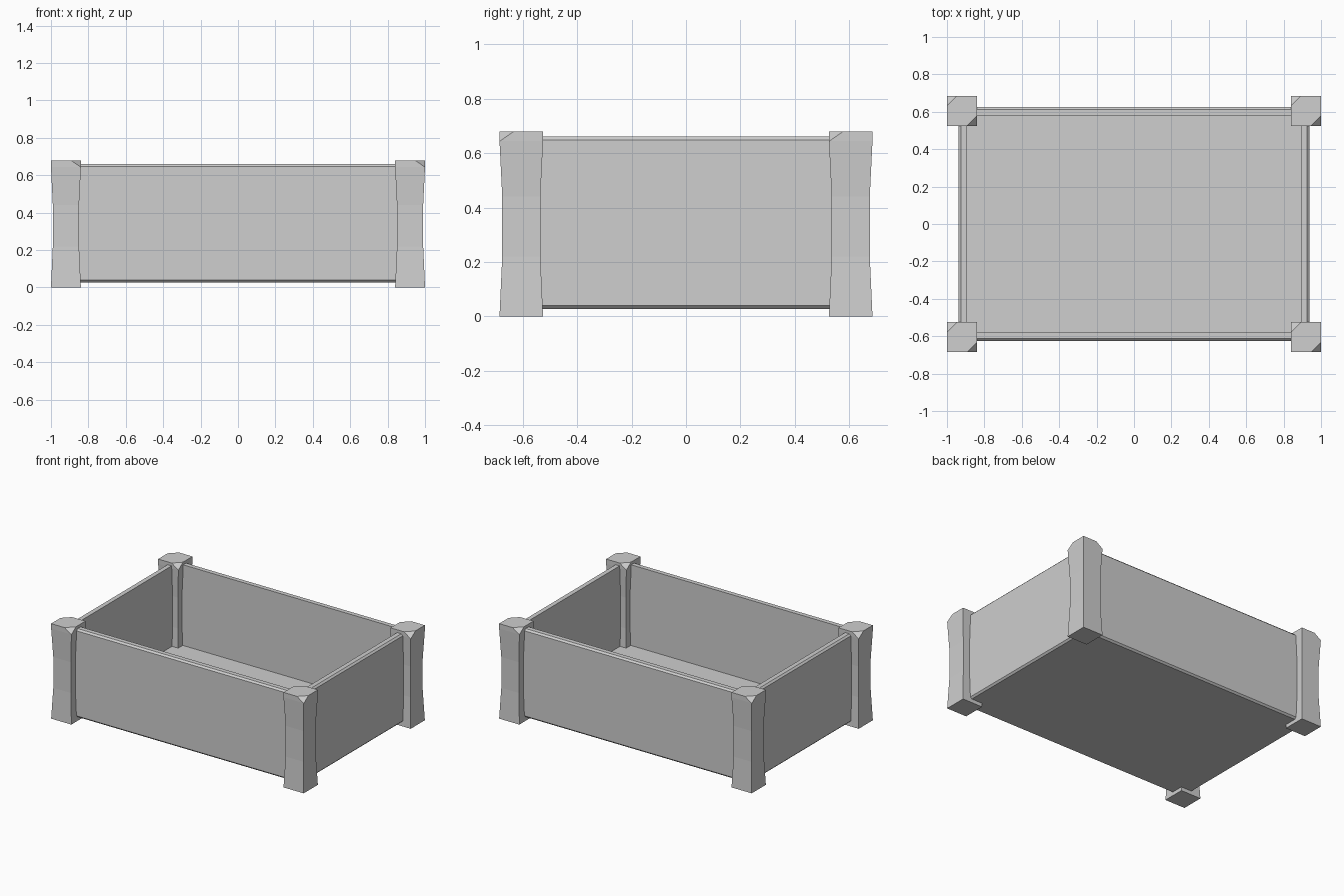
import bpy
import bmesh
from mathutils import Vector

cube = bpy.data.objects.get("Cube")
if cube:
    bpy.data.objects.remove(cube, do_unlink=True)

# Single plain grey
GREY = (0.62, 0.62, 0.62, 1)
mat = bpy.data.materials.new("plain_grey")
mat.use_nodes = True
mat.diffuse_color = GREY
mat.node_tree.nodes["Principled BSDF"].inputs["Base Color"].default_value = GREY


def finish(name, bm):
    """Turn a bmesh into a named, flat-shaded object."""
    bmesh.ops.recalc_face_normals(bm, faces=bm.faces[:])
    mesh = bpy.data.meshes.new(name)
    bm.to_mesh(mesh)
    bm.free()
    mesh.materials.append(mat)
    obj = bpy.data.objects.new(name, mesh)
    bpy.context.collection.objects.link(obj)
    return obj


# Open tray: bevelled block with a hollow sunk into its top
HALF_X, HALF_Y, BOTTOM, TOP, FLOOR = 0.937, 0.625, 0.0275, 0.66, 0.0825
BEVEL, RIM = 0.012, 0.046
bm = bmesh.new()
bmesh.ops.create_cube(bm, size=2)
for v in bm.verts:
    v.co = (v.co.x * HALF_X, v.co.y * HALF_Y, TOP if v.co.z > 0 else BOTTOM)
bmesh.ops.bevel(bm, geom=bm.edges[:], offset=BEVEL, segments=1, affect='EDGES')
bm.normal_update()
top = max(bm.faces, key=lambda f: f.calc_center_median().z)
bmesh.ops.inset_individual(bm, faces=[top], thickness=RIM)
sunk = bmesh.ops.extrude_discrete_faces(bm, faces=[top])["faces"][0]
for v in sunk.verts:
    v.co.z = FLOOR
finish("tray", bm)

# Waisted corner posts: (height, half width) rings
RINGS = [(0, 0.08), (0.22, 0.07), (0.44, 0.07), (0.645, 0.08), (0.68, 0.08)]
CHAMFER, DROP = 0.053, 0.037
CORNERS = [(-1, -1), (1, -1), (1, 1), (-1, 1)]


def corner_post(name, x, y):
    bm = bmesh.new()
    rings = [[bm.verts.new((x + sx * w, y + sy * w, z)) for sx, sy in CORNERS]
             for z, w in RINGS]
    for low, high in zip(rings, rings[1:]):
        for i in range(4):
            j = (i + 1) % 4
            bm.faces.new((low[i], low[j], high[j], high[i]))
    bm.faces.new(rings[0][::-1])
    bm.faces.new(rings[-1])
    # Slice off two opposite top corners
    height, half = RINGS[-1]
    for s in (1, -1):
        normal = Vector((s / CHAMFER, -s / CHAMFER, 1 / DROP))
        point = Vector((x + s * half, y - s * half, height - DROP))
        cut = bmesh.ops.bisect_plane(bm, geom=bm.verts[:] + bm.edges[:] + bm.faces[:],
                                     plane_co=point, plane_no=normal,
                                     clear_outer=True)["geom_cut"]
        edges = [e for e in cut if isinstance(e, bmesh.types.BMEdge)]
        bmesh.ops.contextual_create(bm, geom=edges)
    finish(name, bm)


for side, sx in (("right", -1), ("left", 1)):
    for end, sy in (("front", -1), ("back", 1)):
        corner_post(f"{end}_{side}_post", sx * 0.92, sy * 0.605)
